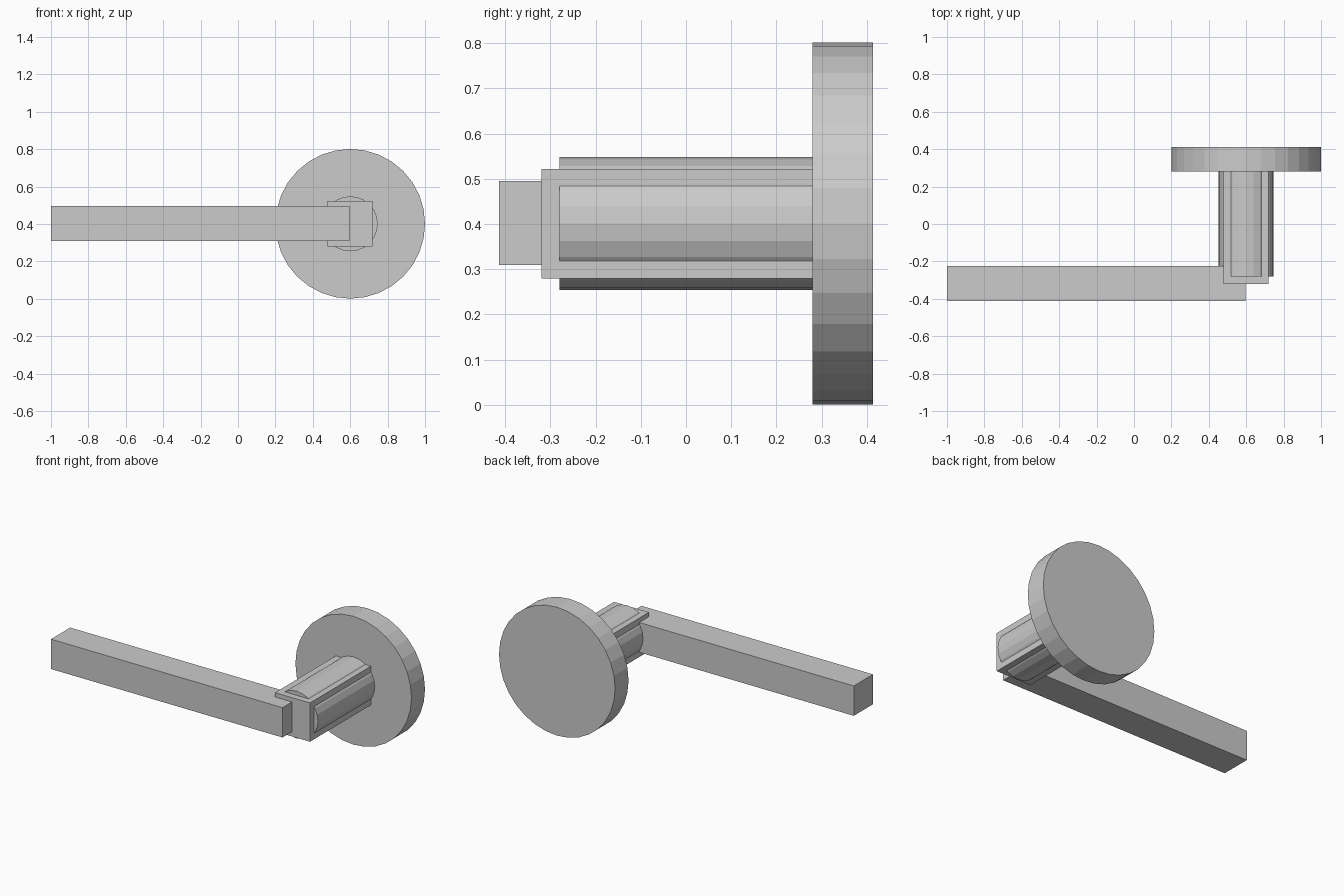
import bpy
import math

if "Cube" in bpy.data.objects:
    bpy.data.objects.remove(bpy.data.objects["Cube"])


def box(name, lo, hi):
    """Box spanning two opposite corners."""
    bpy.ops.mesh.primitive_cube_add(size=1, location=[(a + b) / 2 for a, b in zip(lo, hi)])
    ob = bpy.context.object
    ob.name = name
    ob.scale = [b - a for a, b in zip(lo, hi)]
    bpy.ops.object.transform_apply(location=False, rotation=False, scale=True)
    return ob


def rod_y(name, x, z, radius, y0, y1, sides):
    """Flat-shaded cylinder running along y."""
    bpy.ops.mesh.primitive_cylinder_add(
        vertices=sides, radius=radius, depth=y1 - y0,
        location=(x, (y0 + y1) / 2, z), rotation=(math.pi / 2, 0, 0))
    ob = bpy.context.object
    ob.name = name
    return ob


# Round plate against the door
rod_y("rose_plate", 0.6, 0.401, 0.4, 0.28, 0.413, 32)

# Neck: round sleeve with a square spindle showing through it
rod_y("neck_sleeve", 0.6, 0.401, 0.147, -0.28, 0.28, 24)
box("square_spindle", (0.479, -0.32, 0.28), (0.72, 0.28, 0.522))

# Straight square lever
box("lever_grip", (-1.0, -0.413, 0.309), (0.596, -0.224, 0.495))
